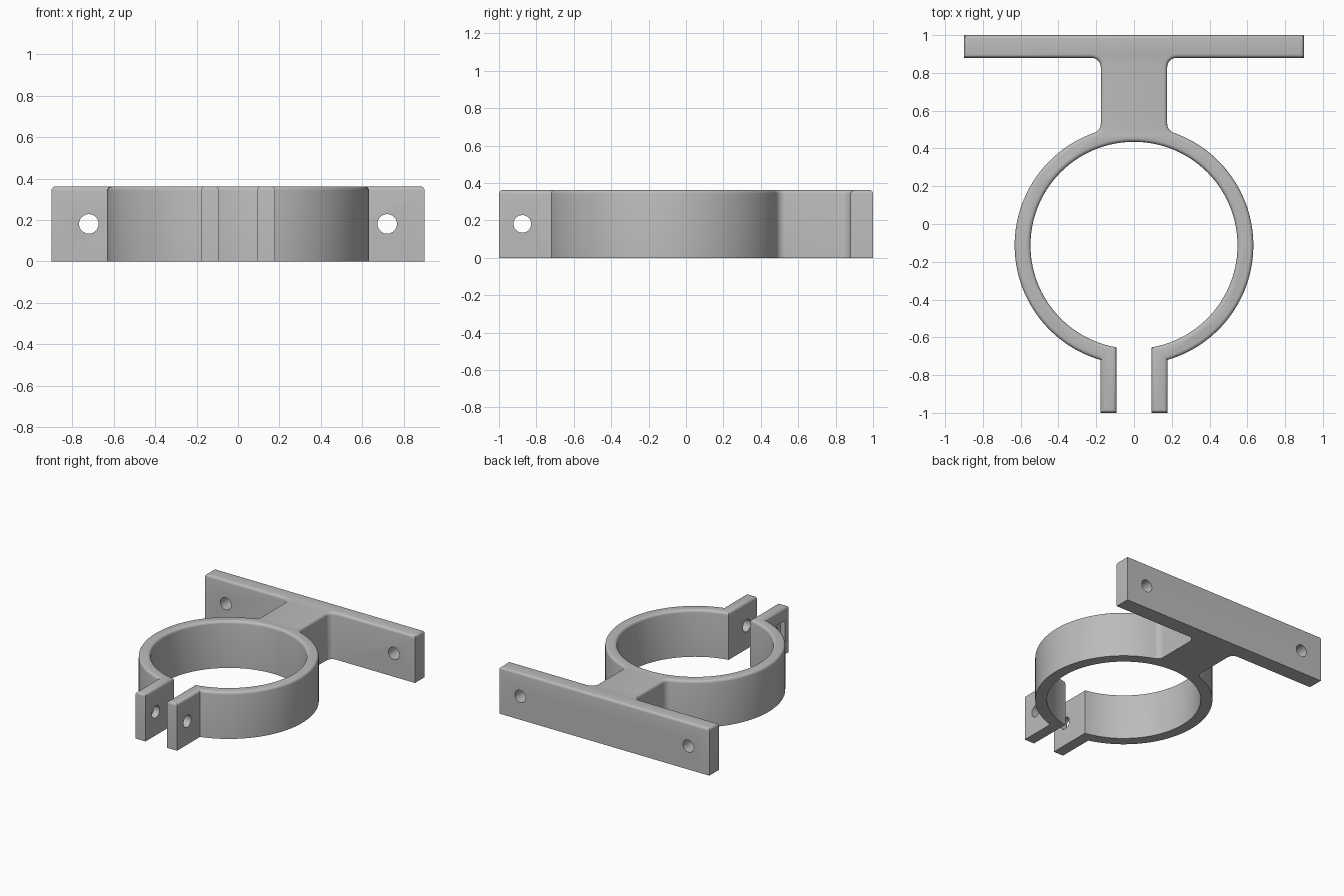
import bpy
import bmesh
from math import sin, cos, asin, atan2, sqrt, pi
from mathutils import Matrix, Vector

if "Cube" in bpy.data.objects:
    bpy.data.objects.remove(bpy.data.objects["Cube"])

HEIGHT = 0.362
CENTRE_Y = -0.113
OUTER, INNER = 0.632, 0.548
STEM, FILLET = 0.176, 0.05
EAR_IN, EAR_OUT = 0.092, 0.178
PLATE_X, PLATE_Y = 0.9, 0.88
HOLE_Z = HEIGHT / 2

grey = bpy.data.materials.new("light grey")
grey.use_nodes = True
colour = (0.5, 0.5, 0.5, 1)
grey.diffuse_color = colour
grey.node_tree.nodes["Principled BSDF"].inputs["Base Color"].default_value = colour


def arc(cx, cy, radius, start, end, steps):
    angles = [start + (end - start) * i / steps for i in range(steps + 1)]
    return [(cx + radius * cos(a), cy + radius * sin(a)) for a in angles]


# Right half of the outline: inner bore, ear, ring, stem, mounting plate
root_x = STEM + FILLET
root_dy = sqrt((OUTER + FILLET) ** 2 - root_x ** 2)
root_angle = atan2(root_dy, root_x)
half = arc(0, CENTRE_Y, INNER, pi / 2, asin(EAR_IN / INNER) - pi / 2, 60)
half += [(EAR_IN, -1), (EAR_OUT, -1)]
half += arc(0, CENTRE_Y, OUTER, asin(EAR_OUT / OUTER) - pi / 2, root_angle, 54)
half += arc(root_x, CENTRE_Y + root_dy, FILLET, root_angle - pi, -pi, 8)[1:]
half += arc(root_x, PLATE_Y - FILLET, FILLET, pi, pi / 2, 8)
half += [(PLATE_X, PLATE_Y), (PLATE_X, 1)]
outline = half + [(-x, y) for x, y in reversed(half[1:])]

# Extrude the outline and round every upper edge
bm = bmesh.new()
base = bm.faces.new([bm.verts.new((x, y, 0)) for x, y in outline])
extruded = bmesh.ops.extrude_face_region(bm, geom=[base])["geom"]
bmesh.ops.translate(bm, vec=(0, 0, HEIGHT),
                    verts=[v for v in extruded if isinstance(v, bmesh.types.BMVert)])
bmesh.ops.recalc_face_normals(bm, faces=bm.faces[:])
rim = [e for e in bm.edges if all(v.co.z > HEIGHT - 0.001 for v in e.verts)]
bmesh.ops.bevel(bm, geom=rim, offset=0.02, offset_type='OFFSET', segments=4,
                profile=0.5, affect='EDGES', clamp_overlap=False)
mesh = bpy.data.meshes.new("pipe_clamp_bracket")
bm.to_mesh(mesh)
bm.free()
mesh.materials.append(grey)
bracket = bpy.data.objects.new("pipe_clamp_bracket", mesh)
bpy.context.collection.objects.link(bracket)


def cut(cutter):
    cutter.hide_render = True
    cutter.data.materials.append(grey)
    bpy.context.view_layer.objects.active = bracket
    mod = bracket.modifiers.new("cut", 'BOOLEAN')
    mod.operation = 'DIFFERENCE'
    mod.solver = 'EXACT'
    mod.object = cutter
    bpy.ops.object.modifier_apply(modifier=mod.name)
    bpy.data.objects.remove(cutter)


def drill(location, rotation, depth):
    bpy.ops.mesh.primitive_cylinder_add(vertices=40, radius=0.047, depth=depth,
                                        location=location, rotation=rotation)
    cut(bpy.context.object)


# Screw holes in the plate and one bolt hole through both ears
for side in (-1, 1):
    drill((side * 0.72, 0.94, HOLE_Z), (pi / 2, 0, 0), 0.3)
drill((0, -0.875, HOLE_Z), (0, pi / 2, 0), 0.6)

# Square nut pocket in the outer face of one ear
bpy.ops.mesh.primitive_cube_add(size=1, location=(-EAR_OUT, -0.875, HOLE_Z))
pocket = bpy.context.object
pocket.data.transform(Matrix.Diagonal(Vector((0.07, 0.16, 0.16, 1))))
cut(pocket)

bpy.ops.object.select_all(action='DESELECT')
bracket.select_set(True)
bpy.context.view_layer.objects.active = bracket
bpy.ops.object.shade_smooth_by_angle(angle=pi / 6)
